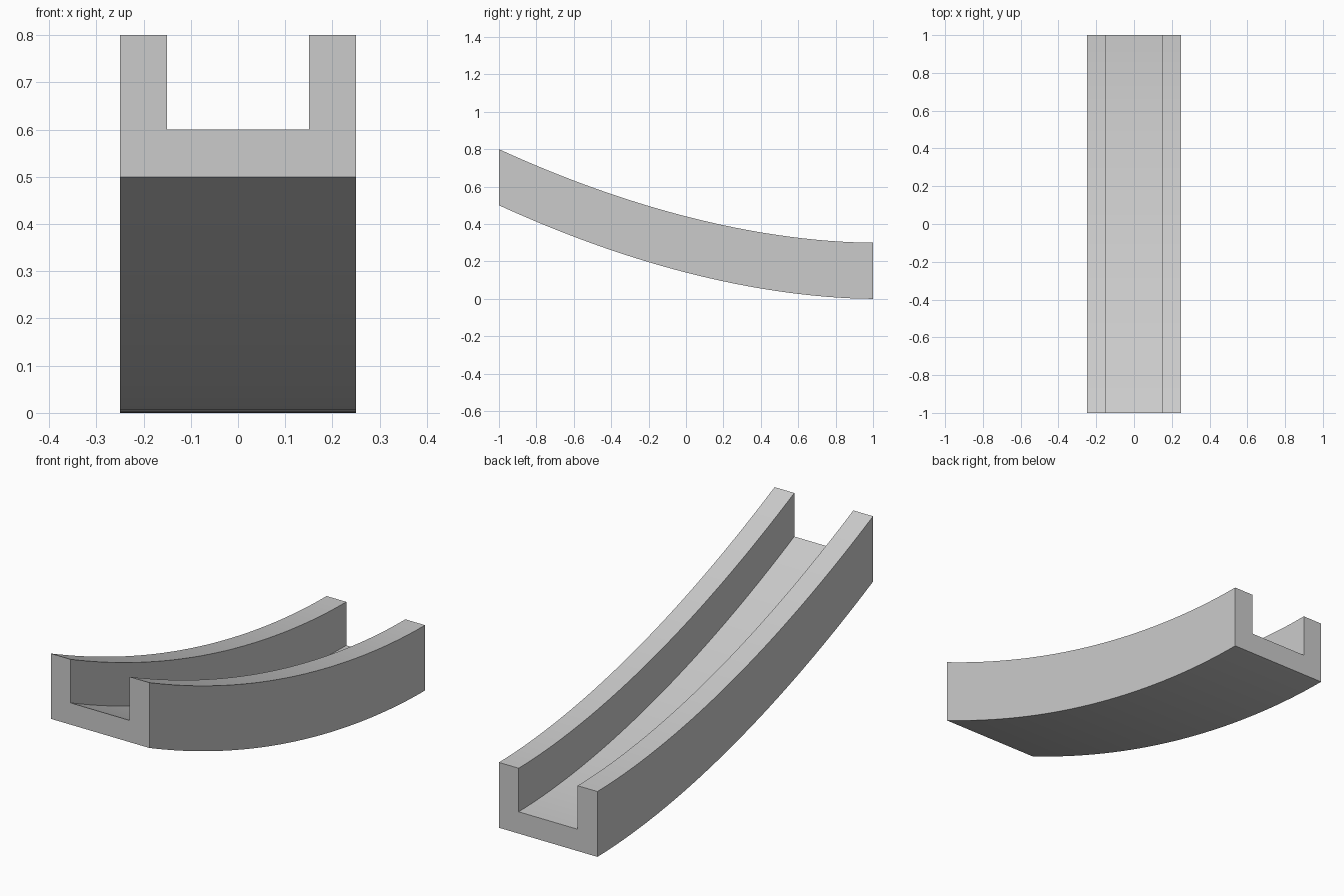
import bpy, bmesh, math

if "Cube" in bpy.data.objects:
    bpy.data.objects.remove(bpy.data.objects["Cube"])

STEPS = 32
# U-shaped cross-section (x, z)
PROFILE = [(-0.25, 0), (0.25, 0), (0.25, 0.3), (0.15, 0.3),
           (0.15, 0.1), (-0.15, 0.1), (-0.15, 0.3), (-0.25, 0.3)]


def slope_height(y):
    """Height of the underside: high at the front, levelling off at the back."""
    return 0.5 * ((1 - y) / 2) ** 1.83


bm = bmesh.new()

# Sections along the slope, with vertical ends
rings = []
for i in range(STEPS + 1):
    y = -1 + 2 * i / STEPS
    rings.append([bm.verts.new((x, y, z + slope_height(y))) for x, z in PROFILE])

# Channel walls, floor and underside
n = len(PROFILE)
for a, b in zip(rings, rings[1:]):
    for j in range(n):
        k = (j + 1) % n
        bm.faces.new((a[j], a[k], b[k], b[j]))

# End caps
bm.faces.new(rings[0])
bm.faces.new(rings[-1][::-1])
bmesh.ops.recalc_face_normals(bm, faces=bm.faces)

mesh = bpy.data.meshes.new("curved_channel")
bm.to_mesh(mesh)
bm.free()
channel = bpy.data.objects.new("curved_channel", mesh)
bpy.context.collection.objects.link(channel)

# Smooth along the curve, sharp at the corners
bpy.context.view_layer.objects.active = channel
channel.select_set(True)
bpy.ops.object.shade_smooth_by_angle(angle=math.radians(30))
